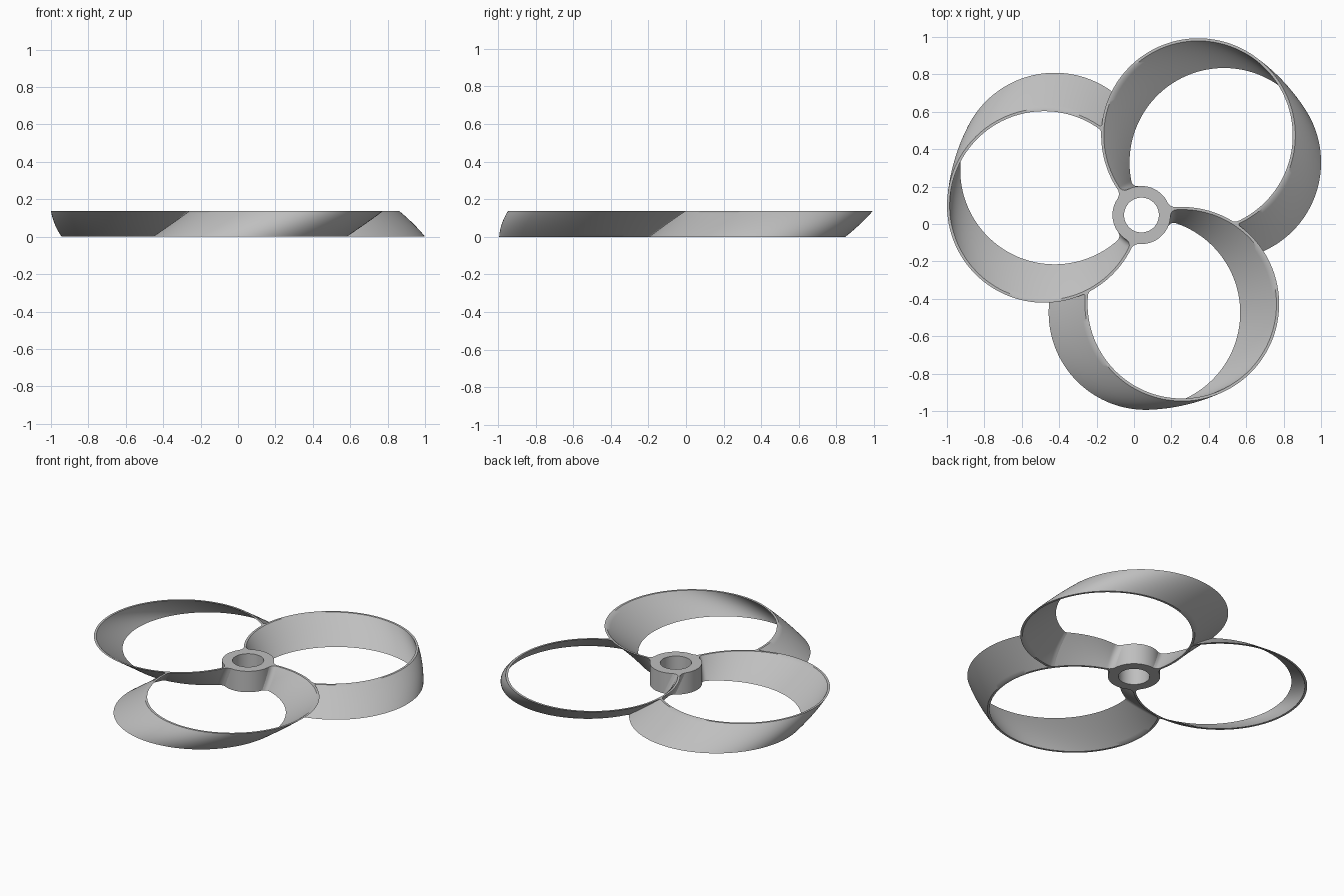
import bpy, bmesh
from math import sin, cos, acos, sqrt, radians, pi

cube = bpy.data.objects.get("Cube")
if cube:
    bpy.data.objects.remove(cube, do_unlink=True)

HUB = (0.04, 0.048)            # hub axis
HEIGHT = 0.137
HUB_R, BORE_R = 0.155, 0.093
DIST = 0.523                   # hub axis to loop centre
R_OUT, R_IN = 0.519, 0.505     # loop wall
R_MID = (R_OUT + R_IN) / 2
BASE, TWIST = radians(32.5), radians(22)
STEPS, LEVELS = 120, 10

grey = bpy.data.materials.new("satin_grey")
grey.use_nodes = True
colour = (0.52, 0.52, 0.52, 1)
grey.diffuse_color = colour
grey.node_tree.nodes["Principled BSDF"].inputs["Base Color"].default_value = colour


def finish(name, bm):
    bmesh.ops.recalc_face_normals(bm, faces=bm.faces)
    mesh = bpy.data.meshes.new(name)
    bm.to_mesh(mesh)
    bm.free()
    mesh.materials.append(grey)
    obj = bpy.data.objects.new(name, mesh)
    bpy.context.collection.objects.link(obj)
    bpy.ops.object.select_all(action='DESELECT')
    obj.select_set(True)
    bpy.context.view_layer.objects.active = obj
    bpy.ops.object.shade_smooth_by_angle(angle=radians(35))
    return obj


def skin(bm, rings, close):
    """Join neighbouring rings of vertices with quads."""
    pairs = list(zip(rings, rings[1:]))
    if close:
        pairs.append((rings[-1], rings[0]))
    for a, b in pairs:
        for i in range(len(a)):
            j = (i + 1) % len(a)
            bm.faces.new((a[i], a[j], b[j], b[i]))


def fillet(s, q):
    """Extra wall width at distance s from a joint of fillet radius q."""
    return q - sqrt(q * q - (q - s) ** 2) if s < q else 0


def arc_ends(r):
    """Angles on a loop of radius r at the hub and at the next loop."""
    near = pi - acos((r * r + DIST ** 2 - (HUB_R - 0.002) ** 2) / (2 * r * DIST))
    gap = DIST * sqrt(3)
    far = -5 * pi / 6 + acos((r * r + gap ** 2 - R_MID ** 2) / (2 * r * gap))
    return near, far


# Hub with a through bore
bm = bmesh.new()
rings = []
for i in range(96):
    a = 2 * pi * i / 96
    profile = ((BORE_R, 0), (HUB_R, 0), (HUB_R, HEIGHT), (BORE_R, HEIGHT))
    rings.append([bm.verts.new((HUB[0] + r * cos(a), HUB[1] + r * sin(a), z))
                  for r, z in profile])
skin(bm, rings, True)
finish("hub", bm)


# Twisted loop blades, each ending on the wall of its neighbour
def build_blade(name, turn):
    def place(r, u, level):
        near, far = arc_ends(r)
        phi = near + (far - near) * u
        x, y = DIST + r * cos(phi), r * sin(phi)
        t = turn + BASE + TWIST * level / LEVELS
        return (HUB[0] + x * cos(t) - y * sin(t),
                HUB[1] + x * sin(t) + y * cos(t), HEIGHT * level / LEVELS)

    bm = bmesh.new()
    near, far = arc_ends(R_MID)
    length = (near - far) * R_MID
    fine = [k * 0.0025 for k in range(10)]
    body = [0.025 + 0.95 * k / STEPS for k in range(STEPS + 1)]
    rings = []
    for u in fine + body + [1 - f for f in reversed(fine)]:
        extra = fillet(u * length, 0.035) + fillet(max(0, (1 - u) * length - 0.006), 0.018)
        outer = [place(R_OUT + extra, u, k) for k in range(LEVELS + 1)]
        inner = [place(R_IN - extra, u, k) for k in range(LEVELS, -1, -1)]
        rings.append([bm.verts.new(p) for p in outer + inner])
    skin(bm, rings, False)
    bm.faces.new(rings[0])
    bm.faces.new(rings[-1])
    finish(name, bm)


for n, name in enumerate(("right_loop_blade", "left_loop_blade", "front_loop_blade")):
    build_blade(name, n * 2 * pi / 3)
